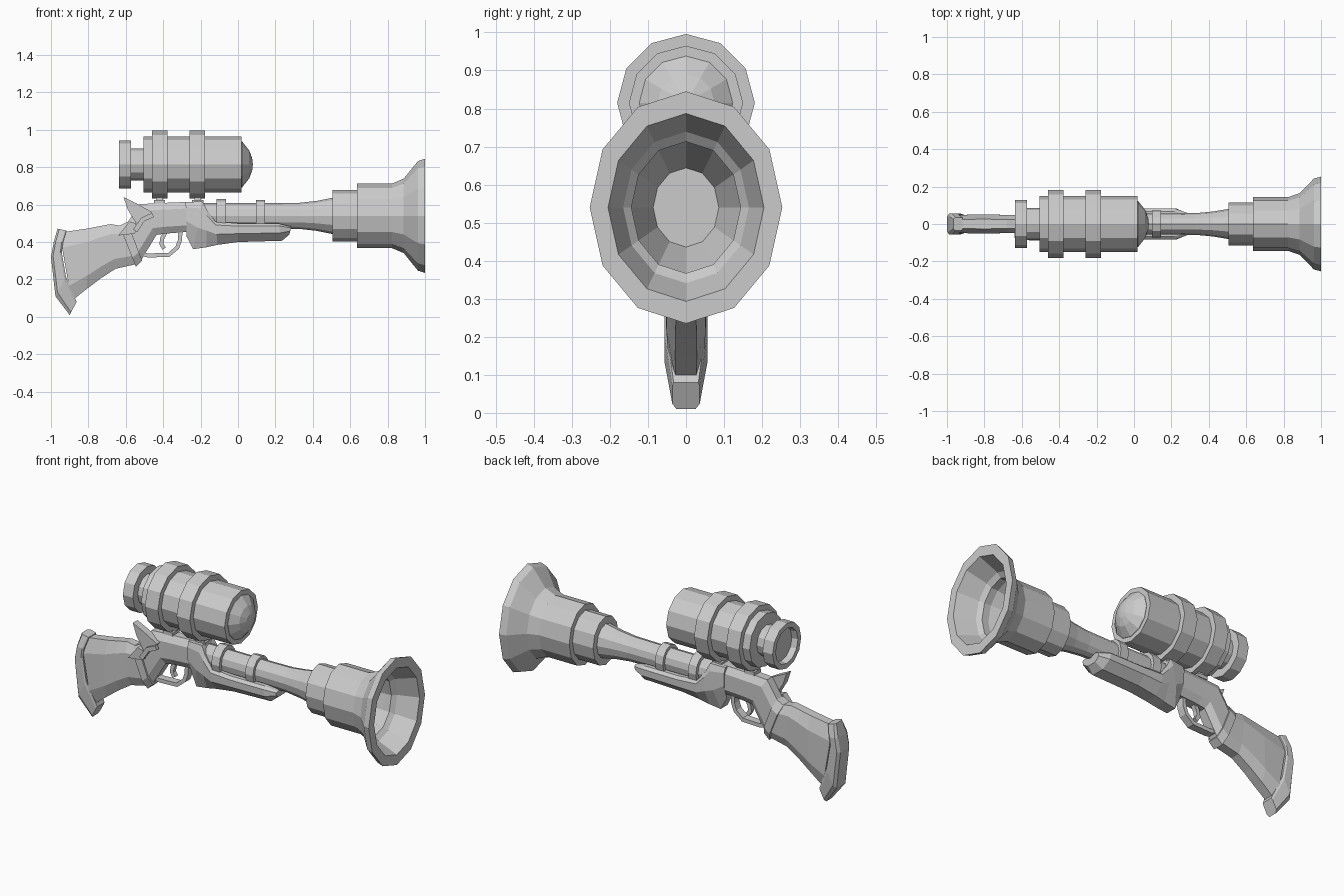
import bpy, bmesh, math
from mathutils import Vector

gray = bpy.data.materials.new("plain_gray")
gray.diffuse_color = (0.6, 0.6, 0.6, 1)


def finish(name, bm):
    bmesh.ops.recalc_face_normals(bm, faces=bm.faces)
    me = bpy.data.meshes.new(name)
    bm.to_mesh(me)
    bm.free()
    me.materials.append(gray)
    ob = bpy.data.objects.new(name, me)
    bpy.context.collection.objects.link(ob)
    return ob


def skin(name, rings):
    """Join matching rings of points and cap both ends."""
    bm = bmesh.new()
    vs = [[bm.verts.new(p) for p in r] for r in rings]
    n = len(vs[0])
    for a, b in zip(vs, vs[1:]):
        for i in range(n):
            j = (i + 1) % n
            bm.faces.new((a[i], a[j], b[j], b[i]))
    bm.faces.new(vs[0])
    bm.faces.new(vs[-1])
    return finish(name, bm)


def lathe(name, profile, z, squash=1.0, sides=12):
    """Turn (x, radius) pairs about a lengthwise axis at height z."""
    ang = [2 * math.pi * i / sides for i in range(sides)]
    return skin(name, [[(x, r * squash * math.sin(a), z + r * math.cos(a)) for a in ang]
                       for x, r in profile])


def loft(name, stations, top=(0.5, 0.22), bottom=(0.55, 0.22)):
    """Chamfered sections; station = top x, top z, bottom x, bottom z, half width."""
    rings = []
    for xt, zt, xb, zb, w in stations:
        half = [(0, w * top[0]), (top[1], w), (1 - bottom[1], w), (1, w * bottom[0])]
        pts = half + [(f, -y) for f, y in reversed(half)]
        rings.append([(xt + (xb - xt) * f, y, zt + (zb - zt) * f) for f, y in pts])
    return skin(name, rings)


def strip(name, path, thick, half_width):
    """Flat bar following a path in the side plane."""
    rings = []
    for i, p in enumerate(path):
        a, b = Vector(path[max(i - 1, 0)]), Vector(path[min(i + 1, len(path) - 1)])
        d = (b - a).normalized() * thick / 2
        n = (-d.y, d.x)
        rings.append([(p[0] + s * n[0], y * half_width, p[1] + s * n[1])
                      for s, y in ((1, 1), (1, -1), (-1, -1), (-1, 1))])
    return skin(name, rings)


def slab(name, pts, y0, y1):
    return skin(name, [[(x, y, z) for x, z in pts] for y in (y0, y1)])


# Barrel with stepped collars and hollow flared bell
lathe("barrel", [(-0.22, 0.068), (0.2, 0.068), (0.33, 0.07), (0.42, 0.08), (0.505, 0.097),
                 (0.505, 0.138), (0.635, 0.138), (0.635, 0.173), (0.865, 0.173),
                 (0.962, 0.293), (1.0, 0.305), (1.0, 0.247), (0.66, 0.104)], 0.54, 0.83)
for i, (x, r) in enumerate(((-0.115, 0.09), (0.095, 0.086))):
    lathe(f"barrel_band_{i + 1}", [(x, r), (x + 0.05, r)], 0.54, 0.85)

# Scope: recessed eyepiece, two clamp rings, domed lens
lathe("scope", [(-0.6, 0.095), (-0.635, 0.1), (-0.635, 0.129), (-0.572, 0.129), (-0.572, 0.085),
                (-0.505, 0.085), (-0.505, 0.15), (-0.46, 0.15), (-0.46, 0.181), (-0.378, 0.181),
                (-0.378, 0.15), (-0.26, 0.15), (-0.26, 0.181), (-0.177, 0.181), (-0.177, 0.15),
                (0.02, 0.15)], 0.815)
lathe("scope_lens", [(0.015, 0.123), (0.022, 0.123), (0.06, 0.075), (0.076, 0.032), (0.079, 0.005)], 0.815)
for i, x in enumerate((-0.42, -0.215)):
    lathe_base = [(x - 0.03, 0.605), (x + 0.03, 0.605), (x + 0.03, 0.625), (x - 0.03, 0.625)]
    slab(f"mount_base_{i + 1}", lathe_base, -0.03, 0.03)
    slab(f"mount_post_{i + 1}", [(x - 0.018, 0.62), (x + 0.018, 0.62),
                                 (x + 0.018, 0.66), (x - 0.018, 0.66)], -0.02, 0.02)

# Shoulder stock, butt pad and wrist band
loft("stock", [(-0.955, 0.45, -0.89, 0.085, 0.048), (-0.8, 0.473, -0.81, 0.148, 0.052),
               (-0.74, 0.485, -0.735, 0.205, 0.05), (-0.68, 0.496, -0.655, 0.257, 0.048),
               (-0.615, 0.485, -0.53, 0.285, 0.048)])
loft("butt_pad", [(-0.965, 0.472, -0.917, 0.461, 0.036), (-0.985, 0.4, -0.935, 0.4, 0.056),
                  (-1.0, 0.32, -0.942, 0.345, 0.056), (-0.976, 0.11, -0.92, 0.215, 0.056),
                  (-0.9, 0.01, -0.863, 0.08, 0.036)], (0.7, 0.2), (0.9, 0.15))
loft("wrist_band", [(-0.634, 0.487, -0.546, 0.268, 0.057), (-0.592, 0.508, -0.512, 0.3, 0.057)])

# Receiver and fore stock
loft("receiver", [(-0.6, 0.49, -0.52, 0.3, 0.048), (-0.527, 0.602, -0.436, 0.438, 0.048),
                  (-0.45, 0.607, -0.39, 0.445, 0.048), (-0.26, 0.615, -0.26, 0.455, 0.05)])
loft("fore_stock", [(-0.28, 0.613, -0.275, 0.43, 0.056), (-0.19, 0.618, -0.24, 0.362, 0.068),
                    (-0.165, 0.57, -0.17, 0.372, 0.074), (-0.12, 0.51, -0.11, 0.385, 0.08),
                    (0.0, 0.5, 0.0, 0.4, 0.083), (0.215, 0.5, 0.235, 0.407, 0.083),
                    (0.285, 0.482, 0.275, 0.44, 0.06)], (0.8, 0.15), (0.45, 0.45))

# Trigger and guard
strip("trigger_guard", [(-0.53, 0.34), (-0.48, 0.328), (-0.37, 0.332), (-0.325, 0.37),
                        (-0.31, 0.41), (-0.308, 0.46)], 0.022, 0.022)
strip("trigger", [(-0.385, 0.46), (-0.405, 0.42), (-0.41, 0.39), (-0.395, 0.365)], 0.022, 0.012)

# Firing hammer on the front side
slab("hammer_spike", [(-0.612, 0.64), (-0.545, 0.608), (-0.46, 0.56), (-0.5, 0.512),
                      (-0.545, 0.5), (-0.59, 0.575)], -0.072, -0.03)
slab("hammer_tail", [(-0.64, 0.435), (-0.58, 0.51), (-0.545, 0.5), (-0.55, 0.445)], -0.075, -0.04)
strip("hammer_arm", [(-0.55, 0.46), (-0.51, 0.52), (-0.455, 0.545)], 0.025, 0.01).location.y = -0.078
